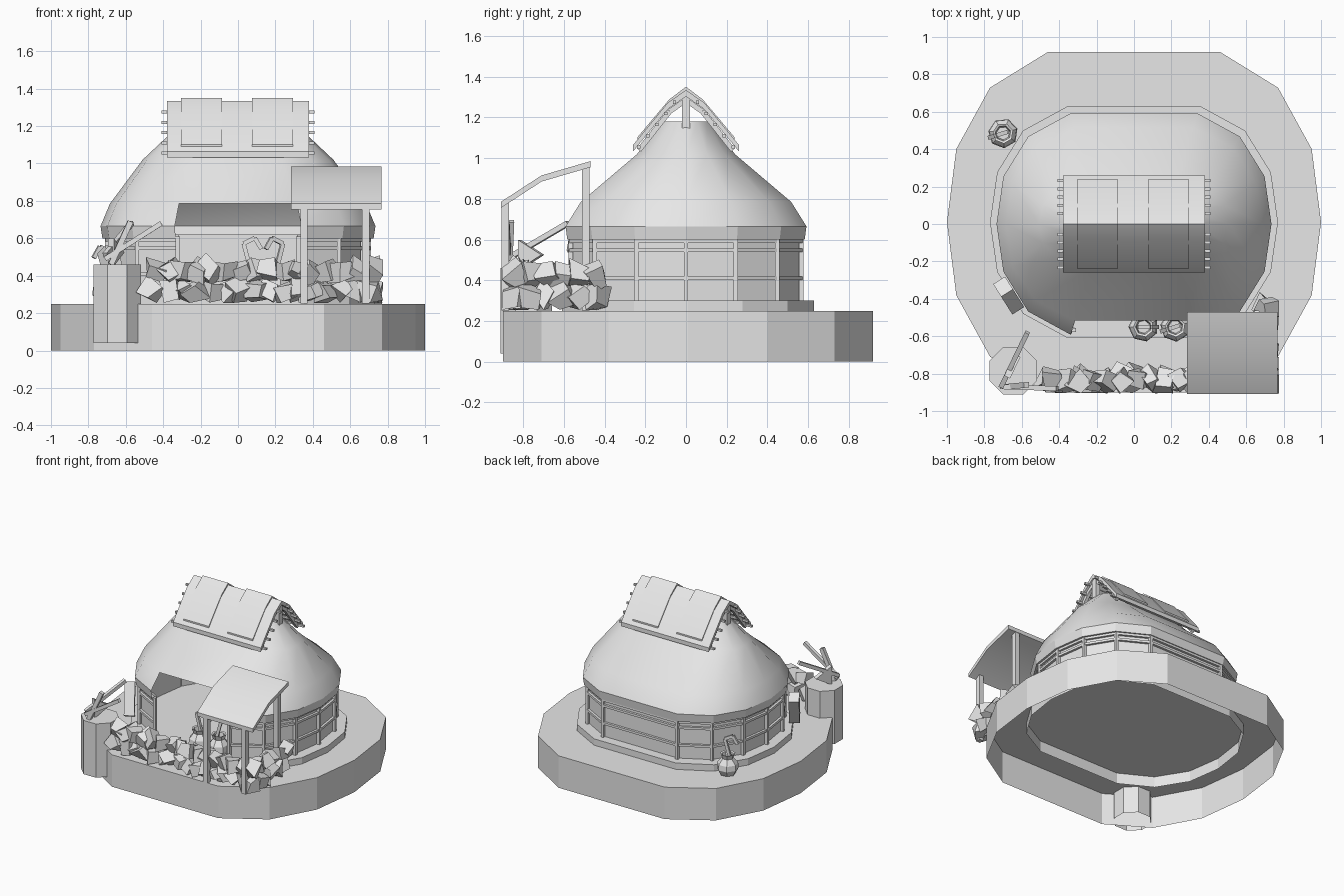
import bpy, bmesh, math, random
from mathutils import Vector, Matrix, Euler

random.seed(4)
if bpy.data.objects.get("Cube"):
    bpy.data.objects.remove(bpy.data.objects["Cube"])

clay = bpy.data.materials.new("pale_grey")
clay.use_nodes = True
clay.diffuse_color = (0.8, 0.8, 0.8, 1)
clay.node_tree.nodes["Principled BSDF"].inputs["Base Color"].default_value = (0.8, 0.8, 0.8, 1)

# Rounded fourteen-sided plan shared by the base, plinth, walls and roof
Q = [(1, 0), (.95, .43), (.77, .79), (.46, 1)]
PLAN = Q + [(-x, y) for x, y in Q[:0:-1]] + [(-x, -y) for x, y in Q] + [(x, -y) for x, y in Q[:0:-1]]
N = len(PLAN)
FRONT = 10  # plan edge that holds the doorway


def finish(name, bm, smooth=None):
    bmesh.ops.recalc_face_normals(bm, faces=bm.faces)
    mesh = bpy.data.meshes.new(name)
    bm.to_mesh(mesh)
    bm.free()
    mesh.materials.append(clay)
    obj = bpy.data.objects.new(name, mesh)
    bpy.context.collection.objects.link(obj)
    if smooth:
        bpy.ops.object.select_all(action='DESELECT')
        obj.select_set(True)
        bpy.context.view_layer.objects.active = obj
        bpy.ops.object.shade_smooth_by_angle(angle=math.radians(smooth))
    return obj


def loft(name, rings, cap=False, door_top=0, dy=0, smooth=None):
    """Join scaled copies of the plan; leave the doorway open below door_top."""
    bm = bmesh.new()
    loops = [[bm.verts.new((x * sx, y * sy + dy, z)) for x, y in PLAN] for sx, sy, z in rings]
    for (a, b), ring in zip(zip(loops, loops[1:]), rings[1:]):
        for i in range(N):
            if i == FRONT and ring[2] <= door_top:
                continue
            j = (i + 1) % N
            bm.faces.new((a[i], a[j], b[j], b[i]))
    if cap:
        bm.faces.new(loops[-1])
    return finish(name, bm, smooth)


def bar(bm, p, q, w, d=None):
    """Rectangular bar from p to q."""
    p, q = Vector(p), Vector(q)
    rot = (q - p).to_track_quat('Z', 'Y').to_matrix().to_4x4()
    size = Matrix.Diagonal((w, d or w, (q - p).length, 1))
    bmesh.ops.create_cube(bm, size=1, matrix=Matrix.Translation((p + q) / 2) @ rot @ size)


def sheet(name, profile, x0, x1, thick):
    """Bent sheet: a y-z profile with thickness, extruded along x."""
    bm = bmesh.new()
    outline = profile + [(y, z - thick) for y, z in reversed(profile)]
    a = [bm.verts.new((x0, y, z)) for y, z in outline]
    b = [bm.verts.new((x1, y, z)) for y, z in outline]
    n, m = len(outline), len(profile)
    for i in range(n):
        j = (i + 1) % n
        bm.faces.new((a[i], a[j], b[j], b[i]))
    for side in (a, b):
        for i in range(m - 1):
            bm.faces.new((side[i], side[i + 1], side[n - 2 - i], side[n - 1 - i]))
    return finish(name, bm, 30)


# Ground base and plinth (both open underneath), hollow walls and roof
loft("base", [(1, .91, 0), (1, .91, .25)], cap=True, dy=.01)
loft("plinth", [(.77, .62, .165), (.77, .62, .30)], cap=True, dy=.01)
loft("wall", [(.688, .555, .30), (.688, .555, .62)], door_top=.7)
loft("eave", [(.688, .555, .60), (.725, .583, .60), (.735, .592, .665)], door_top=.7)
loft("roof", [(.735, .592, .665), (.685, .517, .785), (.51, .24, 1.02), (.34, .13, 1.18)],
     cap=True, door_top=.8, smooth=40)

# Wall frame: corner posts and rails, leaving the doorway clear
bm = bmesh.new()
corner = [(x * .70, y * .567) for x, y in PLAN]
for i in range(N):
    p, q = corner[i], corner[(i + 1) % N]
    bar(bm, (*p, .301), (*p, .61), .022)
    if i != FRONT:
        for z in (.41, .547, .592):
            bar(bm, (*p, z), (*q, z), .018)
finish("wall_frame", bm)

# Slanted block beside the wall
bm = bmesh.new()
bar(bm, (-.64, -.43, .325), (-.70, -.335, .54), .075, .09)
finish("leaning_block", bm)

# Ridge cover with two raised panels
ridge = [(-.26, 1.065), (-.09, 1.272), (0, 1.335), (.09, 1.272), (.26, 1.065)]
sheet("ridge_cover", ridge, -.38, .38, .032)
raised = [(y * .92, z + .016 if abs(y) < .2 else 1.102) for y, z in ridge]
for name, x in (("right_ridge_panel", -.195), ("left_ridge_panel", .185)):
    sheet(name, raised, x - .11, x + .11, .02)

# Rods and gable frames below the ridge cover
bm = bmesh.new()
for s in (-1, 1):
    for k in range(5):
        z = 1.055 + k * .055
        y = s * (.232 - k * .044)
        bar(bm, (-.41, y, z), (.41, y, z), .016)
    bar(bm, (s * .35, 0, 1.14), (s * .35, 0, 1.31), .04)
    for t in (-1, 1):
        bar(bm, (s * .35, t * .23, 1.04), (s * .35, t * .08, 1.23), .025)
        bar(bm, (s * .35, t * .08, 1.23), (s * .35, 0, 1.285), .025)
finish("ridge_frame", bm)

# Porch canopy and its posts
sheet("canopy", [(-.91, .785), (-.71, .915), (-.47, .985)], .284, .767, .03)
bm = bmesh.new()
for x in (.352, .683):
    bar(bm, (x, -.888, .251), (x, -.888, .78), .038)
    bar(bm, (x, -.492, .251), (x, -.492, .96), .038)
finish("canopy_posts", bm)

# Low rubble wall along the front and around the corner
bm = bmesh.new()
spots = [(-.45 + i * .077, -.84) for i in range(16)] + [(.705, -.765 + i * .078) for i in range(5)]
for z in (.318, .425):
    for x, y in spots:
        spin = Euler([random.uniform(0, 3) for _ in range(3)]).to_matrix().to_4x4()
        pos = Vector((x + random.uniform(-.015, .015), y + random.uniform(-.01, .015), z))
        stone = bmesh.ops.create_cube(bm, size=.092, matrix=Matrix.Translation(pos) @ spin)
        for v in stone["verts"]:
            v.co += Vector([random.uniform(-.02, .02) for _ in range(3)])
            v.co.z = max(v.co.z, .255)
            v.co.y = max(v.co.y, -.905)
            v.co.x = min(v.co.x, .775)
finish("rubble_wall", bm)

# Chopping stump, open below like the base
bm = bmesh.new()
bmesh.ops.create_cone(bm, cap_ends=True, segments=8, radius1=.138, radius2=.138, depth=.42,
                      matrix=Matrix.Translation((-.645, -.785, .25)) @ Matrix.Rotation(math.pi / 8, 4, 'Z'))
bmesh.ops.delete(bm, geom=[f for f in bm.faces if f.calc_center_median().z < .1], context='FACES_ONLY')
finish("stump", bm)

# Axe standing in the stump and loose sticks
bm = bmesh.new()
bar(bm, (-.71, -.87, .51), (-.57, -.58, .68), .026)
bar(bm, (-.71, -.87, .49), (-.41, -.88, .68), .026)
bar(bm, (-.68, -.87, .46), (-.575, -.86, .69), .03)
finish("axe_handle_and_sticks", bm)
bm = bmesh.new()
turn = Matrix.Rotation(math.radians(-26), 4, 'Z') @ Matrix.Rotation(math.pi / 2, 4, 'Y')
bmesh.ops.create_cone(bm, cap_ends=True, segments=3, radius1=.085, radius2=.085, depth=.035,
                      matrix=Matrix.Translation((-.66, -.78, .525)) @ turn)
finish("axe_head", bm)


# Jugs with a long bent spoon in each
def jug(name, x, y, z0, turn):
    bm = bmesh.new()
    profile = [(.055, 0), (.08, .045), (.075, .085), (.042, .125), (.055, .16), (.042, .155), (.035, .12)]
    loops = []
    for r, z in profile:
        loops.append([bm.verts.new((r * math.cos(k * math.tau / 7), r * math.sin(k * math.tau / 7), z))
                      for k in range(7)])
    for a, b in zip(loops, loops[1:]):
        for k in range(7):
            bm.faces.new((a[k], a[k - 1], b[k - 1], b[k]))
    bm.faces.new(loops[0])
    bm.faces.new(loops[-1])
    spoon = [(-.02, 0, .12), (.02, 0, .27), (-.04, 0, .30), (-.075, 0, .24)]
    for p, q in zip(spoon, spoon[1:]):
        bar(bm, p, q, .022)
    bmesh.ops.transform(bm, verts=bm.verts,
                        matrix=Matrix.Translation((x, y, z0)) @ Matrix.Rotation(turn, 4, 'Z'))
    finish(name, bm)


jug("door_jug_right", .05, -.55, .302, math.pi)
jug("door_jug_left", .22, -.55, .302, math.pi * .1)
jug("back_jug", -.70, .485, .255, .3)
